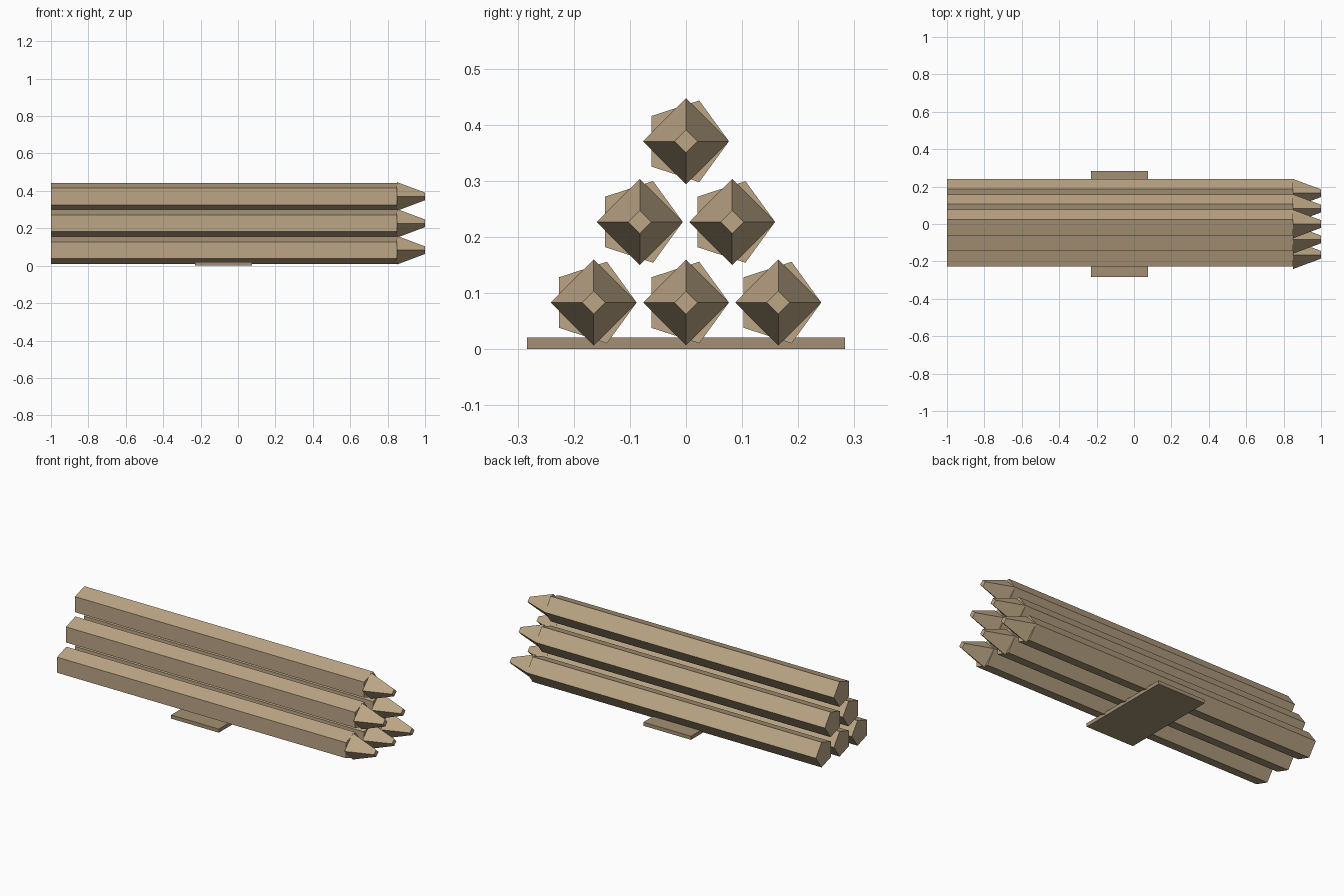
import bpy
from math import pi

if "Cube" in bpy.data.objects:
    bpy.data.objects.remove(bpy.data.objects["Cube"])

R = 0.0765          # log radius
END, NECK, TIP = -1.0, 0.85, 1.0


def material(name, color):
    m = bpy.data.materials.new(name)
    m.diffuse_color = (*color, 1)
    m.use_nodes = True
    m.node_tree.nodes["Principled BSDF"].inputs["Base Color"].default_value = m.diffuse_color
    return m


wood = material("wood", (0.50, 0.38, 0.235))
dark_wood = material("dark_wood", (0.37, 0.28, 0.175))


def prism(name, sides, r1, r2, x0, x1, y, z, turn):
    """Flat-sided cylinder or cone running along x."""
    bpy.ops.mesh.primitive_cone_add(vertices=sides, radius1=r1, radius2=r2, depth=x1 - x0)
    ob = bpy.context.object
    ob.name = name
    # first vertex sits on local +y; lay local z along world x
    ob.rotation_mode = 'XYZ'
    ob.rotation_euler = (turn, pi / 2, 0)
    bpy.ops.object.transform_apply(location=False, rotation=True, scale=False)
    ob.location = ((x0 + x1) / 2, y, z)
    ob.data.materials.append(wood)
    return ob


# Pyramid of logs, each a five-sided shaft with a four-sided blunt point
n = 0
for row in range(3):
    count = 3 - row
    z = 0.083 + row * 0.1437
    for i in range(count):
        y = (i - (count - 1) / 2) * 0.1645
        n += 1
        prism(f"log_shaft_{n}", 5, R, R, END, NECK, y, z, 0)
        prism(f"log_point_{n}", 4, R, 0.0205, NECK, TIP, y, z, 0)

# Thin board under the stack
bpy.ops.mesh.primitive_cube_add(size=1, location=(-0.0775, 0, 0.0105))
board = bpy.context.object
board.name = "base_board"
board.dimensions = (0.305, 0.566, 0.021)
bpy.ops.object.transform_apply(location=False, rotation=False, scale=True)
board.data.materials.append(dark_wood)
